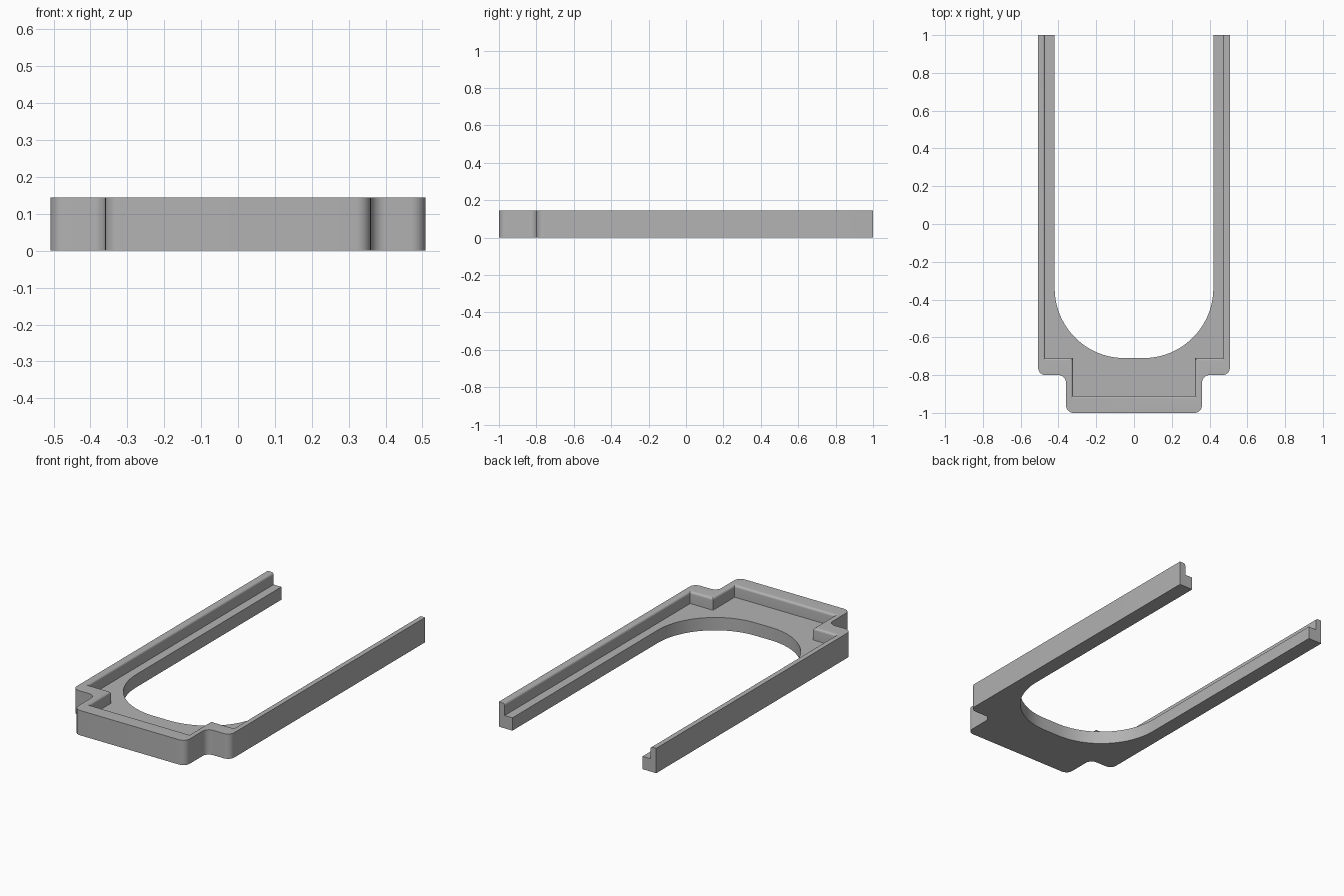
import bpy, bmesh, math

if "Cube" in bpy.data.objects:
    bpy.data.objects.remove(bpy.data.objects["Cube"])

HEIGHT, LEDGE, FILLET = 0.145, 0.075, 0.014
BACK = 1.0


def arc(cx, cy, r, a0, a1, n=8):
    """Points on an arc, angles in degrees."""
    return [(cx + r * math.cos(math.radians(a0 + (a1 - a0) * i / n)),
             cy + r * math.sin(math.radians(a0 + (a1 - a0) * i / n)))
            for i in range(n + 1)]


def mirrored(half):
    """Complete a right-hand path (back to front) with its left-hand mirror."""
    return half + [(-x, y) for x, y in reversed(half)]


# Outer outline: arm, rounded shoulder, concave notch, rounded front block
R = 0.04
outer = mirrored([(0.508, BACK)]
                 + arc(0.508 - R, -0.8 + R, R, 0, -90)
                 + arc(0.36 + R, -0.8 - R, R, 90, 180)
                 + arc(0.36 - R, -1 + R, R, 0, -90))

# U-shaped opening
hole = mirrored([(0.42, BACK)] + arc(0.05, -0.34, 0.37, 0, -90, 24))


def pocket(d):
    """Stepped recess outline, grown outward by d."""
    return mirrored([(0.47 + d, BACK), (0.47 + d, -0.71 - d),
                     (0.323 + d, -0.71 - d), (0.323 + d, -0.91 - d)])


bm = bmesh.new()


def row(path, z):
    return [bm.verts.new((x, y, z)) for x, y in path]


def wall(a, b):
    for i in range(len(a) - 1):
        bm.faces.new((a[i], a[i + 1], b[i + 1], b[i]))


def sheet(a, b):
    bm.faces.new(a + b[::-1])


out_low, out_top = row(outer, 0), row(outer, HEIGHT)
hole_low, hole_top = row(hole, 0), row(hole, LEDGE)

# Recess wall, ending in a rounded upper inside edge
rows = [row(pocket(0), LEDGE)]
for i in range(7):
    t = math.radians(90 * i / 6)
    rows.append(row(pocket(FILLET * (1 - math.cos(t))),
                    HEIGHT - FILLET * (1 - math.sin(t))))

wall(out_low, out_top)
wall(hole_low, hole_top)
for a, b in zip(rows, rows[1:]):
    wall(a, b)
sheet(out_low, hole_low)      # underside
sheet(rows[0], hole_top)      # recessed ledge
sheet(out_top, rows[-1])      # rim top

# L-shaped arm ends
for k in (0, -1):
    bm.faces.new([out_low[k], out_top[k]] + [r[k] for r in reversed(rows)]
                 + [hole_top[k], hole_low[k]])

bmesh.ops.recalc_face_normals(bm, faces=bm.faces)
mesh = bpy.data.meshes.new("u_frame")
bm.to_mesh(mesh)
bm.free()

grey = bpy.data.materials.new("grey")
grey.diffuse_color = (0.45, 0.45, 0.45, 1)
grey.use_nodes = True
grey.node_tree.nodes["Principled BSDF"].inputs["Base Color"].default_value = grey.diffuse_color
mesh.materials.append(grey)

frame = bpy.data.objects.new("u_frame", mesh)
bpy.context.collection.objects.link(frame)
bpy.context.view_layer.objects.active = frame
frame.select_set(True)
bpy.ops.object.shade_smooth_by_angle(angle=math.radians(30))
